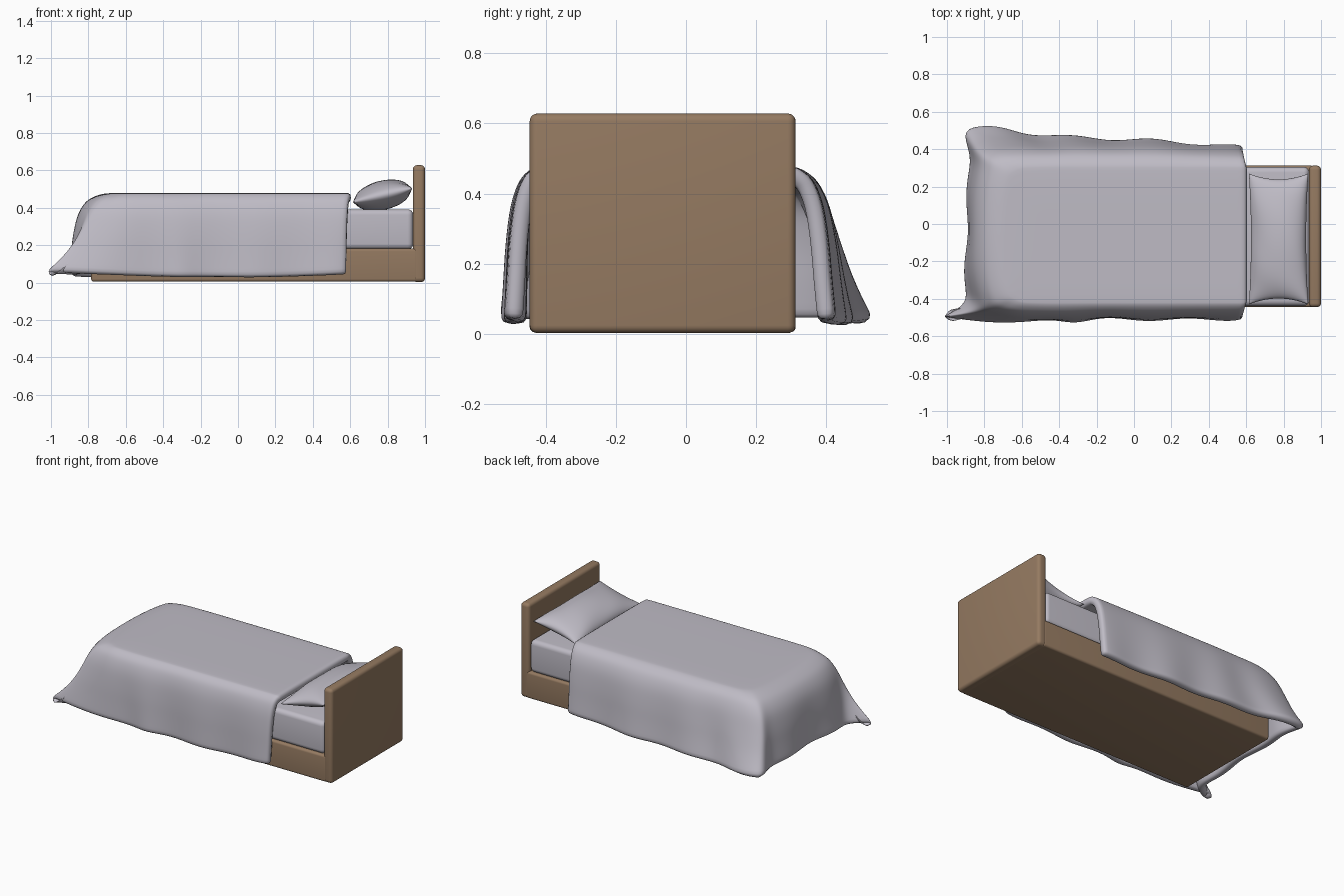
import bpy, bmesh, math
from mathutils import Vector

if "Cube" in bpy.data.objects:
    bpy.data.objects.remove(bpy.data.objects["Cube"])


def material(name, rgb):
    m = bpy.data.materials.new(name)
    m.diffuse_color = (*rgb, 1)
    m.use_nodes = True
    m.node_tree.nodes["Principled BSDF"].inputs["Base Color"].default_value = m.diffuse_color
    return m


WOOD = material("brown wood", (0.30, 0.195, 0.12))
LINEN = material("pale grey linen", (0.52, 0.50, 0.56))


def add_object(name, bm, mat):
    me = bpy.data.meshes.new(name)
    bm.to_mesh(me)
    bm.free()
    for p in me.polygons:
        p.use_smooth = True
    me.materials.append(mat)
    ob = bpy.data.objects.new(name, me)
    bpy.context.collection.objects.link(ob)
    return ob


def rounded_box(name, lo, hi, radius, mat):
    bm = bmesh.new()
    bmesh.ops.create_cube(bm, size=1)
    for v in bm.verts:
        v.co = [(a + b) / 2 + c * (b - a) for a, b, c in zip(lo, hi, v.co)]
    bmesh.ops.bevel(bm, geom=bm.edges[:], offset=radius, segments=5,
                    profile=0.5, affect='EDGES')
    return add_object(name, bm, mat)


def spline(keys, n):
    """Smooth curve through tuples of any length."""
    out = []
    for i in range(len(keys) - 1):
        p0, p1 = keys[max(i - 1, 0)], keys[i]
        p2, p3 = keys[i + 1], keys[min(i + 2, len(keys) - 1)]
        for j in range(n):
            t = j / n
            out.append(tuple(
                0.5 * (2 * b + (c - a) * t + (2 * a - 5 * b + 4 * c - d) * t * t
                       + (3 * b - a - 3 * c + d) * t ** 3)
                for a, b, c, d in zip(p0, p1, p2, p3)))
    out.append(tuple(keys[-1]))
    return out


# Wooden frame and mattress
rounded_box("headboard", (0.935, -0.445, 0.003), (1.0, 0.312, 0.628), 0.022, WOOD)
rounded_box("bed_base", (-0.785, -0.445, 0.005), (0.96, 0.312, 0.182), 0.015, WOOD)
rounded_box("mattress", (-0.775, -0.438, 0.178), (0.937, 0.305, 0.392), 0.03, LINEN)

# Blanket: a U-shaped rim on top lofted down to a flared hem
MID_Y = -0.06
half = [(0.605, -.42), (.2, -.42), (-.2, -.42), (-.5, -.42), (-.62, -.405), (-.68, -.33)]
rim = half + [(-.70, MID_Y)] + [(x, 2 * MID_Y - y) for x, y in reversed(half)]
# hem x, y, z, then extra flare x, y that only acts near the floor
hem = [(.585, -.505, .045, 0, 0), (.2, -.515, .03, 0, 0), (-.2, -.515, .03, 0, 0),
       (-.5, -.52, .035, 0, 0), (-.75, -.49, .06, -.26, -.02), (-.86, -.40, .05, -.05, 0),
       (-.90, -.06, .06, 0, 0), (-.87, .30, .05, -.02, .03), (-.80, .41, .05, -.07, .115),
       (-.5, .43, .035, -.1, .07), (-.2, .435, .03, 0, .025), (.2, .43, .03, 0, .015),
       (.585, .41, .045, 0, .01)]
drop = spline([(0, 1), (.25, .975), (.55, .90), (.78, .74), (.9, .5), (.95, .25), (1, 0)], 3)
cols = spline([r + h for r, h in zip(rim, hem)], 8)

bm = bmesh.new()
rows = []
for k in (0, .35, .7):                       # flat top, from spine to rim
    row = []
    for rx, ry, *_ in cols:
        sx = max(rx, -0.4)
        row.append(bm.verts.new((sx + (rx - sx) * k, MID_Y + (ry - MID_Y) * k, 0.48)))
    rows.append(row)
for w, zf in drop:                           # skirt, from rim to hem
    row = []
    for i, (rx, ry, hx, hy, hz, fx, fy) in enumerate(cols):
        low = 1 - zf
        d = Vector((hx - rx, hy - ry)).normalized()
        fold = low * 0.009 * (math.sin(i * 0.75) + 0.5 * math.sin(i * 0.31 + 1))
        row.append(bm.verts.new((rx + (hx - rx) * w + fx * low ** 2 + d.x * fold,
                                 ry + (hy - ry) * w + fy * low ** 2 + d.y * fold,
                                 hz + (0.478 - hz) * zf)))
    rows.append(row)
for a, b in zip(rows, rows[1:]):
    for i in range(len(a) - 1):
        bm.faces.new((a[i], a[i + 1], b[i + 1], b[i]))
bmesh.ops.remove_doubles(bm, verts=bm.verts[:], dist=0.0005)
bmesh.ops.recalc_face_normals(bm, faces=bm.faces[:])
bm.normal_update()
if sum(f.normal.z * f.calc_area() for f in bm.faces) < 0:
    bmesh.ops.reverse_faces(bm, faces=bm.faces[:])
blanket = add_object("blanket", bm, LINEN)
sol = blanket.modifiers.new("thickness", 'SOLIDIFY')
sol.thickness = 0.05
sol.offset = -1
sub = blanket.modifiers.new("smooth", 'SUBSURF')
sub.levels = sub.render_levels = 1

# Pillow: two puffed sheets with pinched corners, leaning on the headboard
N = 28
bm = bmesh.new()
tilt = math.atan2(0.075, 0.32)
for side in (1, -1):
    grid = []
    for i in range(N + 1):
        row = []
        for j in range(N + 1):
            u = math.sin((i / N - 0.5) * math.pi)
            v = math.sin((j / N - 0.5) * math.pi)
            h = 0.078 * (max(0, (1 - u * u) * (1 - v * v))) ** 0.48
            h *= 1 + 0.05 * math.sin(7 * v + 3 * u) * (u * u + v * v)
            x = 0.163 * u * (1 - 0.08 * (1 - v * v))
            y = 0.35 * v * (1 - 0.09 * (1 - u * u))
            z = side * h
            row.append(bm.verts.new((0.773 + x * math.cos(tilt) - z * math.sin(tilt),
                                     -0.08 + y,
                                     0.467 + x * math.sin(tilt) + z * math.cos(tilt))))
        grid.append(row)
    for i in range(N):
        for j in range(N):
            f = (grid[i][j], grid[i + 1][j], grid[i + 1][j + 1], grid[i][j + 1])
            bm.faces.new(f if side > 0 else f[::-1])
bmesh.ops.remove_doubles(bm, verts=bm.verts[:], dist=0.0002)
bmesh.ops.recalc_face_normals(bm, faces=bm.faces[:])
add_object("pillow", bm, LINEN)
